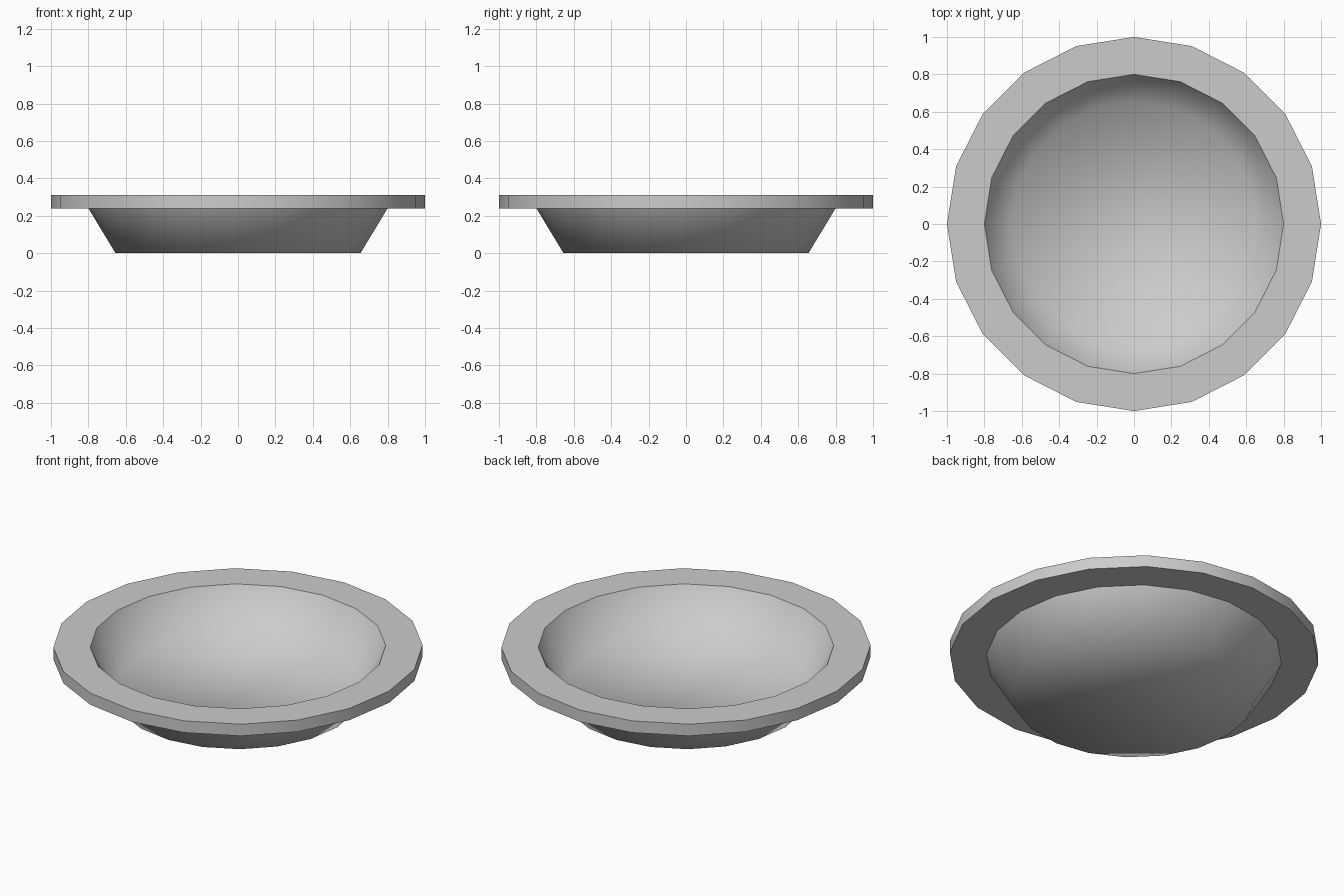
import bpy, bmesh
from math import cos, sin, tau

if "Cube" in bpy.data.objects:
    bpy.data.objects.remove(bpy.data.objects["Cube"])

SIDES = 20
# (radius, height, crisp edge) from the underside, round the rim, to the inner floor
PROFILE = [
    (0.655, 0.0, False),
    (0.80, 0.24, True),
    (1.0, 0.24, True),
    (1.0, 0.31, True),
    (0.80, 0.31, True),
    (0.655, 0.07, False),
]

bm = bmesh.new()
rings = [[bm.verts.new((r * cos(tau * i / SIDES), r * sin(tau * i / SIDES), z))
          for i in range(SIDES)] for r, z, _ in PROFILE]

# Walls and rim
for low, high in zip(rings, rings[1:]):
    for i in range(SIDES):
        j = (i + 1) % SIDES
        bm.faces.new((low[i], low[j], high[j], high[i]))

# Underside and inner floor
bm.faces.new(rings[0][::-1])
bm.faces.new(rings[-1])
bmesh.ops.recalc_face_normals(bm, faces=bm.faces[:])

# Smooth bowl with crisp rim edges
for face in bm.faces:
    face.smooth = True
for ring, (_, _, crisp) in zip(rings, PROFILE):
    for i in range(SIDES):
        bm.edges.get((ring[i], ring[(i + 1) % SIDES])).smooth = not crisp

mesh = bpy.data.meshes.new("deep_plate")
bm.to_mesh(mesh)
bm.free()
plate = bpy.data.objects.new("deep_plate", mesh)
bpy.context.collection.objects.link(plate)
